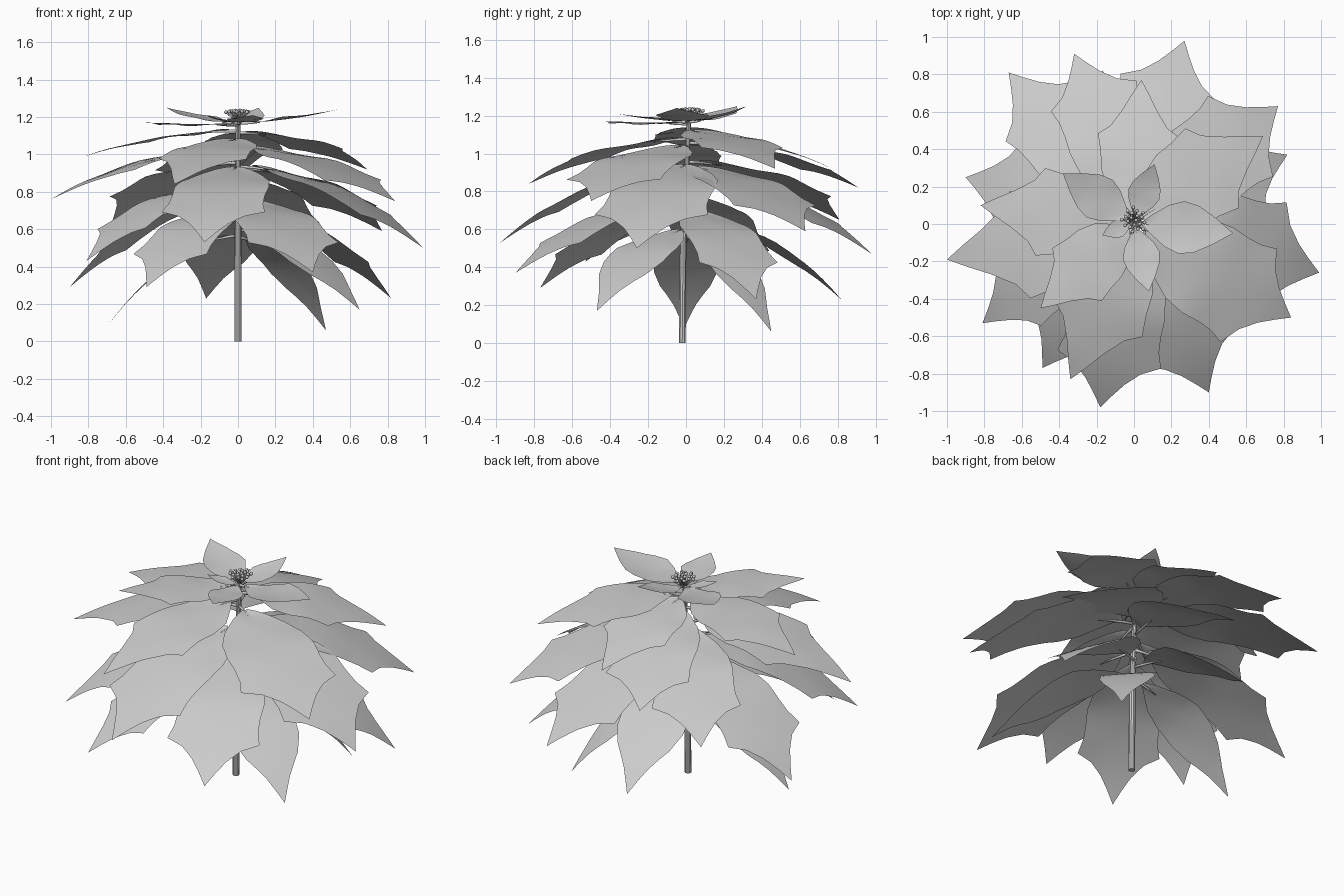
import bpy, bmesh, math
from mathutils import Vector

if "Cube" in bpy.data.objects:
    bpy.data.objects.remove(bpy.data.objects["Cube"])

# One plain grey for the whole plant
GREY = (0.6, 0.6, 0.6, 1)
grey = bpy.data.materials.new("plain grey")
grey.use_nodes = True
grey.diffuse_color = GREY
grey.node_tree.nodes["Principled BSDF"].inputs["Base Color"].default_value = GREY

# Half-width outlines along the blade: (fraction of length, half-width / length)
PLAIN = [(.08, .012), (.16, .08), (.3, .19), (.45, .245), (.6, .24), (.72, .19), (.86, .085), (1, 0)]
LOBED = [(.08, .012), (.15, .09), (.25, .18), (.36, .235), (.48, .255), (.58, .25),
         (.66, .255), (.74, .28), (.79, .18), (.86, .105), (.93, .05), (1, 0)]
UPPER = [(.06, .012), (.13, .1), (.23, .2), (.36, .25), (.48, .26),
         (.61, .285), (.67, .2), (.79, .12), (.9, .06), (1, 0)]
OVAL = [(.08, .015), (.18, .1), (.33, .21), (.48, .265), (.63, .235), (.8, .14), (.9, .07), (1, 0)]


def finish(bm, name):
    mesh = bpy.data.meshes.new(name)
    bm.to_mesh(mesh)
    bm.free()
    mesh.materials.append(grey)
    mesh.shade_smooth()
    obj = bpy.data.objects.new(name, mesh)
    bpy.context.collection.objects.link(obj)
    return obj


def tube(bm, points, radii, sides=6):
    """Sweep a round section along a few points and close both ends."""
    rings = []
    for i, p in enumerate(points):
        d = points[min(i + 1, len(points) - 1)] - points[max(i - 1, 0)]
        turn = d.to_track_quat('Z', 'Y')
        rings.append([bm.verts.new(p + turn @ Vector((radii[i] * math.cos(a), radii[i] * math.sin(a), 0)))
                      for a in (math.tau * k / sides for k in range(sides))])
    for a, b in zip(rings, rings[1:]):
        for k in range(sides):
            n = (k + 1) % sides
            bm.faces.new((a[k], a[n], b[n], b[k]))
    bm.faces.new(rings[0][::-1])
    bm.faces.new(rings[-1])


def leaf(name, tip, base_z, outline, widths=(1, 1), fold=0.12):
    """Arching blade from the stem to its tip, with a short stalk.
    widths scale the anticlockwise and clockwise halves."""
    x, y, tip_z = tip
    root = Vector((0, .01, base_z))
    run = Vector((x, y - .01, 0))
    length = run.length
    side = Vector((-run.y, run.x, 0)).normalized()
    drop = base_z - tip_z

    def spine(t):
        return root + run * t - Vector((0, 0, drop * (.1 * t + .9 * t * t)))

    rows = []
    for (t0, w0), (t1, w1) in zip(outline, outline[1:]):
        rows += [(t0, w0), ((t0 + t1) / 2, (w0 + w1) / 2)]
    rows.append(outline[-1])

    bm = bmesh.new()
    grid = []
    for t, w in rows:
        row = []
        for k in range(-4, 5):
            u = k / 4
            out = u * w * length * widths[0 if k > 0 else 1]
            ripple = .012 * length * abs(u) * math.sin(t * 16)
            p = spine(t) + side * out
            p.z += ripple * (1 - t) - fold * out * out / length
            row.append(bm.verts.new(p))
        grid.append(row)
    for a, b in zip(grid, grid[1:]):
        for k in range(8):
            bm.faces.new((a[k], b[k], b[k + 1], a[k + 1]))
    bmesh.ops.remove_doubles(bm, verts=bm.verts, dist=.0002)
    bmesh.ops.recalc_face_normals(bm, faces=bm.faces)
    if sum(f.normal.z for f in bm.faces) < 0:
        bmesh.ops.reverse_faces(bm, faces=bm.faces)
    # Stalk under the midrib
    stalk = [spine(t) - Vector((0, 0, .004)) for t in (0, .07, .14, .22)]
    tube(bm, stalk, [.009, .008, .006, .002])
    finish(bm, name)


# Leaves from bottom to top: tip, height at the stem, outline, half widths
EVEN = (1, 1)
LEAVES = [
    ((.47, .45, .06), .56, PLAIN, EVEN), ((-.7, -.01, .08), .57, PLAIN, EVEN),
    ((.65, -.47, .17), .6, PLAIN, EVEN), ((-.17, .82, .23), .66, PLAIN, EVEN),
    ((.82, .37, .23), .7, LOBED, (.9, .9)), ((-.9, .25, .29), .77, LOBED, EVEN),
    ((-.49, -.77, .29), .72, LOBED, (.9, .9)), ((.4, -.9, .37), .76, LOBED, (.95, .95)),
    ((.27, .98, .47), .87, LOBED, (1, .87)), ((-.81, -.53, .43), .85, LOBED, (.68, 1)),
    ((.99, -.26, .5), .94, LOBED, (1.1, 1.05)), ((-.18, -.98, .53), .93, LOBED, EVEN),
    ((.77, .63, .59), .93, LOBED, EVEN), ((-.67, .81, .65), .96, LOBED, (.85, .87)),
    ((.84, -.5, .75), 1.04, LOBED, (1, 1.12)), ((-1, -.19, .76), 1.04, UPPER, EVEN),
    ((-.32, .91, .82), 1.06, LOBED, (.82, 1)), ((-.34, -.83, .84), 1.08, UPPER, (1.05, .9)),
    ((-.82, .1, .99), 1.13, UPPER, EVEN), ((.04, .77, .92), 1.11, UPPER, EVEN),
    ((.69, .47, .92), 1.12, UPPER, (1.12, 1.05)), ((-.5, -.45, 1.17), 1.16, UPPER, EVEN),
]
for i, (tip, base, outline, widths) in enumerate(LEAVES):
    leaf(f"leaf_{i + 1}", tip, base, outline, widths)

# Small bracts around the flower
BRACTS = [(-.38, .27, 1.25), (.53, -.05, 1.24), (.11, .32, 1.25),
          (.08, -.36, 1.21), (-.17, -.06, 1.21)]
for i, tip in enumerate(BRACTS):
    leaf(f"bract_{i + 1}", tip, 1.17, OVAL, fold=-.3)

# Stem, leaning very slightly
bm = bmesh.new()
tube(bm, [Vector((0, -.02, 0)), Vector((0, -.015, .55)), Vector((0, .005, .95)), Vector((0, .015, 1.17))],
     [.019, .018, .014, .012], 10)
stem = finish(bm, "stem")
bpy.context.view_layer.objects.active = stem
stem.select_set(True)
bpy.ops.object.shade_smooth_by_angle()

# Flower cluster: short stalks ending in buds, spread by the golden angle
bm = bmesh.new()
heart = Vector((0, .02, 1.16))
COUNT = 20
for i in range(COUNT):
    a = i * math.pi * (3 - math.sqrt(5))
    r = .07 * math.sqrt((i + .5) / COUNT)
    end = heart + Vector((r * math.cos(a), r * math.sin(a), .075 - 2 * r * r))
    tube(bm, [heart, heart.lerp(end, .5) + Vector((0, 0, .004)), end], [.003, .004, .005], 5)
    made = bmesh.ops.create_icosphere(bm, subdivisions=1, radius=.011)
    bmesh.ops.translate(bm, verts=made["verts"], vec=end)
finish(bm, "flower_buds")
